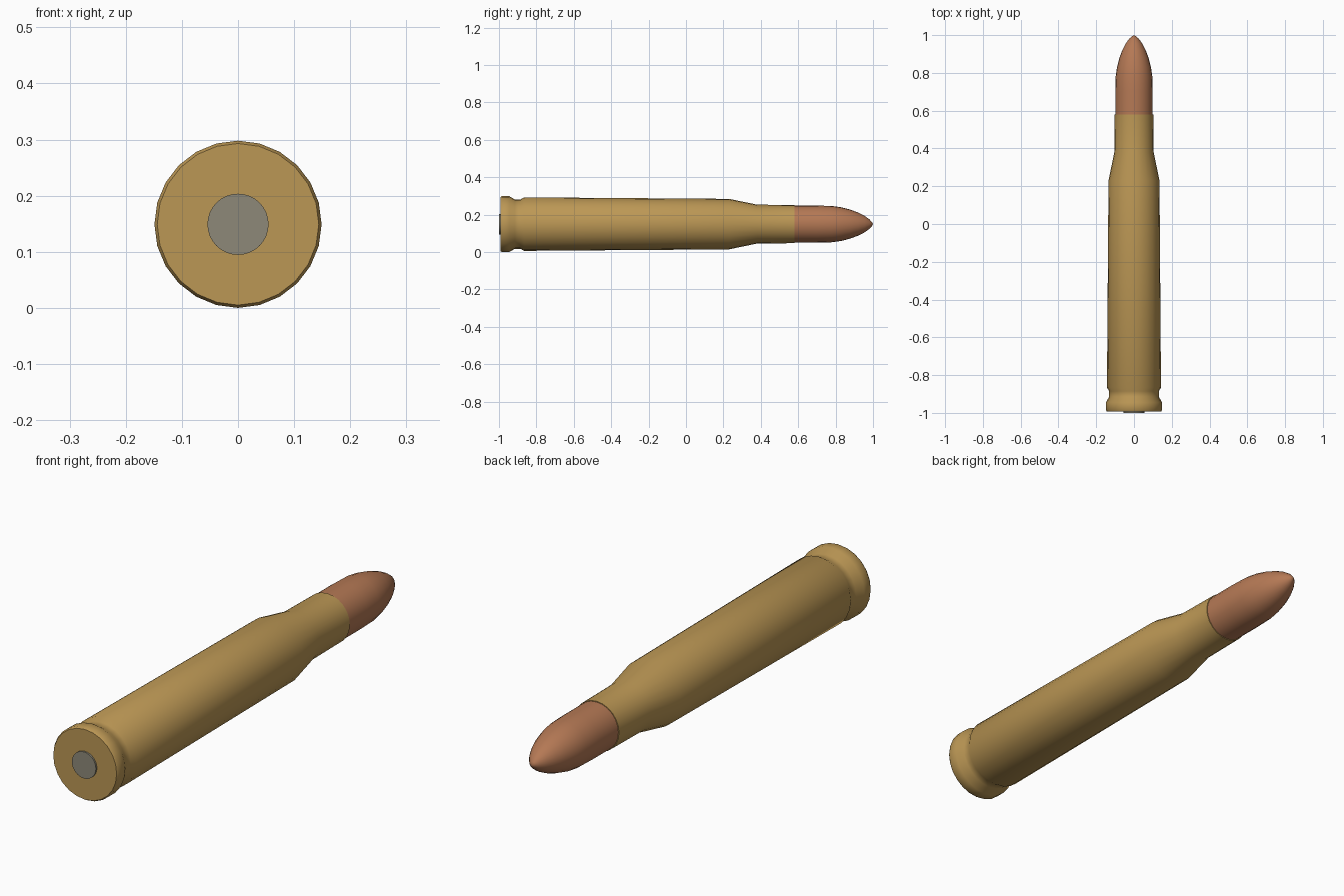
import bpy, bmesh, math

if "Cube" in bpy.data.objects:
    bpy.data.objects.remove(bpy.data.objects["Cube"])

AXIS_Z = 0.149


def material(name, rgb):
    mat = bpy.data.materials.new(name)
    mat.diffuse_color = (*rgb, 1)
    mat.use_nodes = True
    mat.node_tree.nodes["Principled BSDF"].inputs["Base Color"].default_value = mat.diffuse_color
    return mat


def lathe(name, profile, sides, mat, angle=35):
    """Turn (y, radius) points around the long axis; radius 0 makes a pole."""
    bm = bmesh.new()
    rings = []
    for y, r in profile:
        if r == 0:
            rings.append([bm.verts.new((0, y, AXIS_Z))] * sides)
        else:
            rings.append([bm.verts.new((r * math.sin(math.tau * i / sides), y,
                                        AXIS_Z + r * math.cos(math.tau * i / sides)))
                          for i in range(sides)])
    for a, b in zip(rings, rings[1:]):
        for i in range(sides):
            j = (i + 1) % sides
            bm.faces.new(dict.fromkeys((a[i], a[j], b[j], b[i])))
    bmesh.ops.recalc_face_normals(bm, faces=bm.faces[:])
    mesh = bpy.data.meshes.new(name)
    bm.to_mesh(mesh)
    bm.free()
    obj = bpy.data.objects.new(name, mesh)
    bpy.context.collection.objects.link(obj)
    mesh.materials.append(mat)
    bpy.ops.object.select_all(action='DESELECT')
    obj.select_set(True)
    bpy.context.view_layer.objects.active = obj
    bpy.ops.object.shade_smooth_by_angle(angle=math.radians(angle))
    return obj


brass = material("brass", (0.50, 0.31, 0.09))
copper = material("copper", (0.46, 0.19, 0.09))
steel = material("primer_metal", (0.27, 0.25, 0.19))

# Case: base, rim, extractor groove, tapered body, shoulder, neck, mouth
lathe("case", [(-0.993, 0), (-0.993, 0.144), (-0.985, 0.149), (-0.945, 0.149),
               (-0.915, 0.132), (-0.885, 0.132), (-0.865, 0.143),
               (0.23, 0.135), (0.38, 0.104), (0.58, 0.102), (0.58, 0.09)], 24, brass)

# Bullet: straight shank and rounded ogive
shank, radius = 0.70, 0.099
ogive = [(0.78, 0.097), (0.83, 0.090), (0.88, 0.077), (0.92, 0.062),
         (0.955, 0.044), (0.98, 0.026), (0.993, 0.012), (1.0, 0)]
lathe("bullet", [(0.52, 0), (0.52, radius), (shank, radius)] + ogive, 24, copper, 40)

# Primer in the base
lathe("primer", [(-1.0, 0), (-1.0, 0.0545), (-0.97, 0.0545), (-0.97, 0)], 32, steel)
